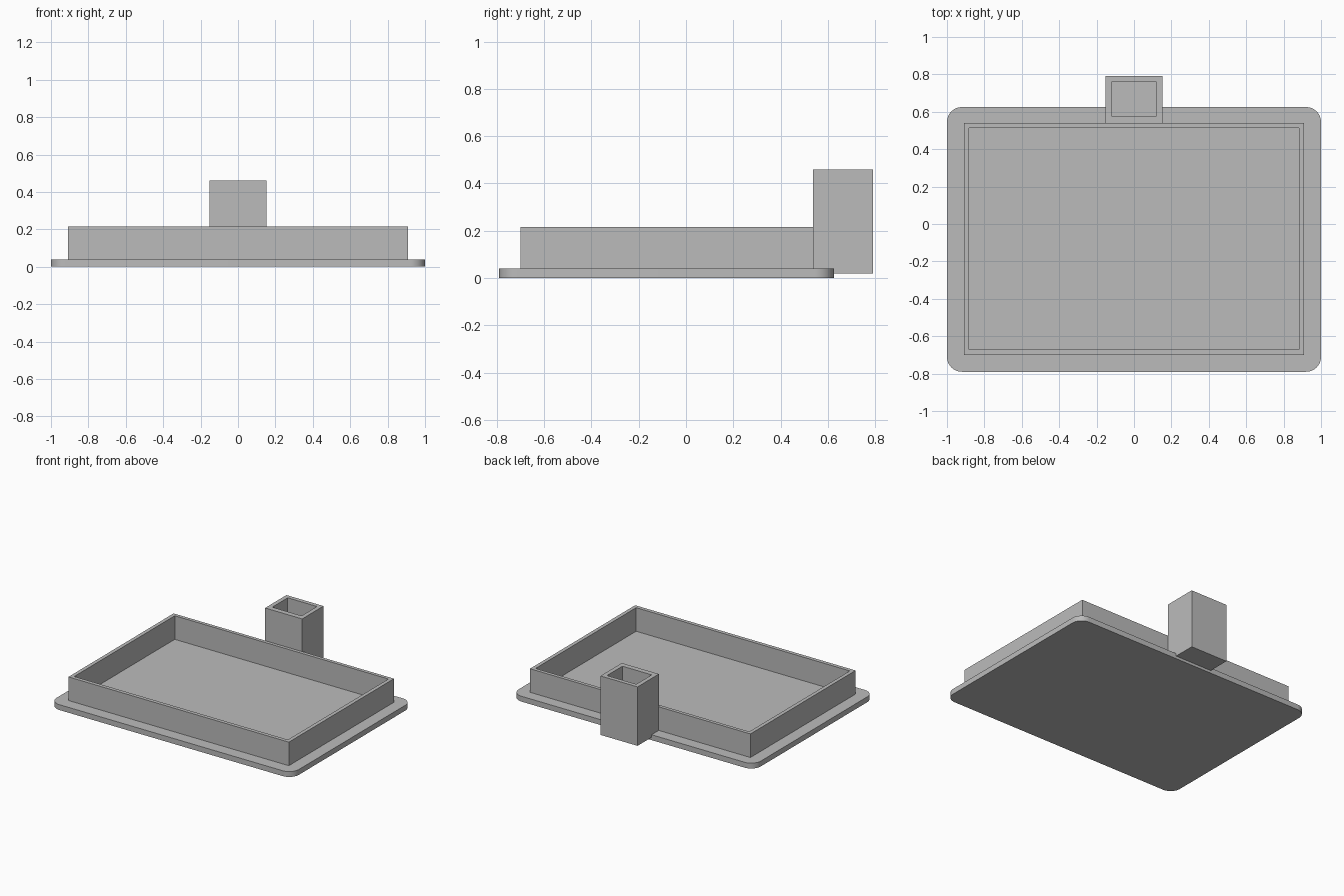
import bpy, bmesh
from math import sin, cos, pi

cube = bpy.data.objects.get("Cube")
if cube:
    bpy.data.objects.remove(cube, do_unlink=True)

mat = bpy.data.materials.new("plain grey")
mat.use_nodes = True
GREY = (0.5, 0.5, 0.5, 1.0)
mat.diffuse_color = GREY
mat.node_tree.nodes["Principled BSDF"].inputs["Base Color"].default_value = GREY


def finish(name, bm):
    bmesh.ops.recalc_face_normals(bm, faces=bm.faces)
    mesh = bpy.data.meshes.new(name)
    bm.to_mesh(mesh)
    bm.free()
    mesh.materials.append(mat)
    obj = bpy.data.objects.new(name, mesh)
    bpy.context.collection.objects.link(obj)
    return obj


def rect(x, y0, y1):
    return [(-x, y0), (x, y0), (x, y1), (-x, y1)]


def ring(bm, outline, z):
    return [bm.verts.new((x, y, z)) for x, y in outline]


def bridge(bm, a, b):
    for i in range(len(a)):
        j = (i + 1) % len(a)
        bm.faces.new((a[i], a[j], b[j], b[i]))


def open_box(name, outer, inner, z0, z1, floor):
    """Box with a rectangular well sunk from the top down to floor."""
    bm = bmesh.new()
    rings = [ring(bm, o, z) for o, z in
             ((outer, z0), (outer, z1), (inner, z1), (inner, floor))]
    for a, b in zip(rings, rings[1:]):
        bridge(bm, a, b)
    bm.faces.new(rings[0])
    bm.faces.new(rings[-1])
    return finish(name, bm)


# Base plate with rounded corners
R, STEPS = 0.08, 12
X, Y0, Y1 = 1.0, -0.79, 0.625
outline = []
for k, (cx, cy) in enumerate(((X - R, Y1 - R), (R - X, Y1 - R),
                              (R - X, Y0 + R), (X - R, Y0 + R))):
    for s in range(STEPS + 1):
        a = (k + s / STEPS) * pi / 2
        outline.append((cx + R * cos(a), cy + R * sin(a)))
bm = bmesh.new()
low, high = ring(bm, outline, 0), ring(bm, outline, 0.04)
bridge(bm, low, high)
bm.faces.new(low)
bm.faces.new(high)
base = finish("base_plate", bm)
bpy.context.view_layer.objects.active = base
base.select_set(True)
bpy.ops.object.shade_smooth_by_angle()

# Raised rim standing on the plate, open down to the plate's top
bm = bmesh.new()
outer, inner = rect(0.91, -0.70, 0.54), rect(0.882, -0.672, 0.514)
loops = [ring(bm, o, z) for o, z in
         ((outer, 0.04), (outer, 0.216), (inner, 0.216), (inner, 0.04))]
for i in range(4):
    bridge(bm, loops[i], loops[(i + 1) % 4])
finish("tray_rim", bm)

# Hollow square holder at the back edge
open_box("rear_holder", rect(0.153, 0.538, 0.79), rect(0.121, 0.577, 0.759),
         0.02, 0.46, 0.06)
